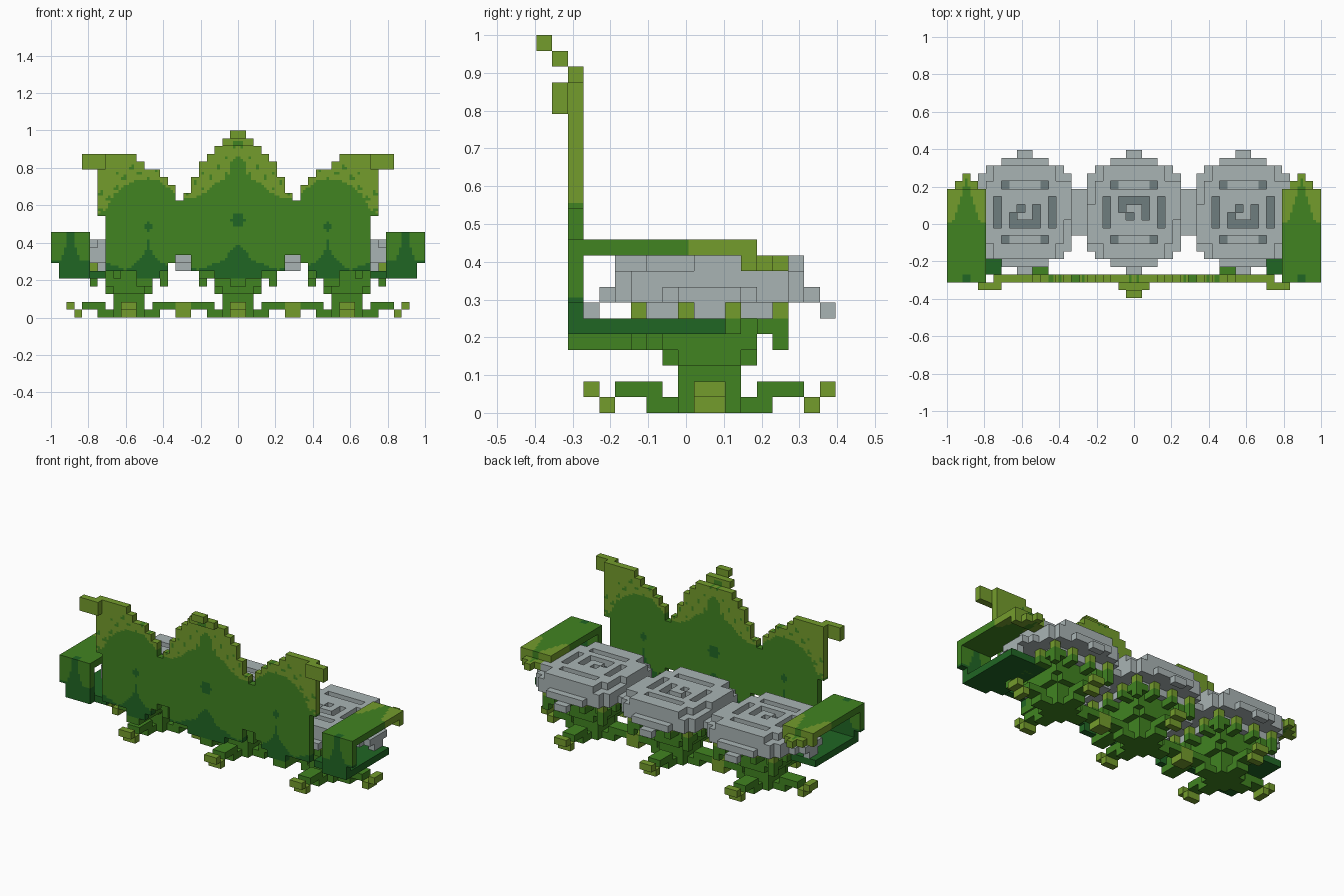
import bpy
import bmesh
import math
from mathutils import Vector

U = 1 / 24          # edge of one block
MID = 11            # row of the seat centres, counted from the front-most block

cube = bpy.data.objects.get("Cube")
if cube:
    bpy.data.objects.remove(cube)


def material(name, rgb):
    m = bpy.data.materials.new(name)
    m.use_nodes = True
    lin = [((c / 255 + 0.055) / 1.055) ** 2.4 for c in rgb] + [1]
    m.diffuse_color = lin
    m.node_tree.nodes["Principled BSDF"].inputs["Base Color"].default_value = lin
    return m


MATS = [material("light leaf green", (116, 156, 44)),
        material("leaf green", (65, 131, 33)),
        material("dark leaf green", (32, 102, 36)),
        material("pale stone grey", (169, 180, 180)),
        material("dark stone grey", (110, 125, 126))]
LIGHT, GREEN, DARK, STONE, SHADE = range(5)


def box(i0, i1, j0, j1, k0, k1):
    return {(i, j, k) for i in range(i0, i1) for j in range(j0, j1) for k in range(k0, k1)}


def mirror(cells):
    return {(-1 - i, j, k) for i, j, k in cells}


def quarter_turns(cells):
    """Repeat cells, given about the origin, in four directions."""
    out = set()
    for a, b, k in cells:
        out |= {(a, b, k), (-1 - a, b, k), (b, a, k), (b, -1 - a, k)}
    return out


def move(cells, i, j):
    return {(a + i, b + j, k) for a, b, k in cells}


def build(name, cells, rule, sub=1):
    """Skin the blocks with their exposed faces; rule(point, normal, cell) picks the colour."""
    bm = bmesh.new()
    cache = {}

    def vert(p):
        key = tuple(round(c * sub) for c in p)
        if key not in cache:
            cache[key] = bm.verts.new((p[0] * U, (p[1] - 9.5) * U, p[2] * U))
        return cache[key]

    for c in sorted(cells):
        mid = Vector(c) + Vector((0.5, 0.5, 0.5))
        for axis in range(3):
            for sign in (-1, 1):
                n = Vector((0, 0, 0))
                n[axis] = sign
                if tuple(int(c[q] + n[q]) for q in range(3)) in cells:
                    continue
                s, t = Vector((0, 0, 0)), Vector((0, 0, 0))
                s[(axis + 1) % 3] = 1
                t[(axis + 2) % 3] = sign
                for p in range(sub):
                    for q in range(sub):
                        pts = [mid + n / 2 + s * ((p + e) / sub - 0.5) + t * ((q + f) / sub - 0.5)
                               for e, f in ((0, 0), (1, 0), (1, 1), (0, 1))]
                        face = bm.faces.new([vert(v) for v in pts])
                        m = sum(pts, Vector()) / 4
                        face.material_index = rule(
                            Vector((m.x * U, (m.y - 9.5) * U, m.z * U)), n, c)
    mesh = bpy.data.meshes.new(name)
    bm.to_mesh(mesh)
    bm.free()
    for m in MATS:
        mesh.materials.append(m)
    obj = bpy.data.objects.new(name, mesh)
    bpy.context.collection.objects.link(obj)
    return obj


def lerp(points, x):
    for (x0, z0), (x1, z1) in zip(points, points[1:]):
        if x <= x1:
            return z0 + (z1 - z0) * (x - x0) / (x1 - x0)
    return points[-1][1]


# Backrest: one block deep, column by column from the middle outward
TOPS = [22, 22, 22, 21, 20, 18, 16, 15, 17, 18, 19, 19, 20] + [21] * 5
FEET = [5, 5, 5, 6, 6, 6, 8, 8, 7, 6, 5, 5, 5, 6, 6, 6, 6, 13]
half = set()
for n, (top, foot) in enumerate(zip(TOPS, FEET)):
    half |= box(n, n + 1, 2, 3, foot, top)
half |= box(0, 2, 1, 2, 22, 23) | box(0, 1, 0, 1, 23, 24) | box(18, 20, 1, 2, 19, 21)
half |= box(17, 18, 1, 2, 19, 21)

FRINGE = [(0, .87), (.035, .84), (.05, .75), (.12, .72), (.2, .65), (.28, .63), (.33, .66),
          (.42, .73), (.52, .74), (.6, .71), (.66, .66), (.7, .58), (.76, .55), (1, .5)]
SHADOW = [(0, .40), (.03, .37), (.07, .31), (.15, .28), (.22, .25), (.3, .32), (.35, .27),
          (.42, .3), (.46, .34), (.48, .42), (.5, .34), (.54, .3), (.6, .25), (.66, .28), (.75, .3)]


def back_colour(p, n, c):
    x, z = abs(p.x), p.z
    if c[1] < 2:
        return GREEN if x < 0.03 and 0.92 < z < 0.95 else LIGHT
    blob = (x / 0.037) ** 2 + ((z - 0.52) / 0.036) ** 2 < 1
    dot = math.hypot(x - 0.48, z - 0.485) < 0.022
    if blob or dot or z < lerp(SHADOW, x):
        return DARK
    edge = lerp(FRINGE, x)
    if z < edge:
        return GREEN
    spots = math.sin(x * 75) * math.sin(z * 70 + x * 20)
    return GREEN if z < edge + 0.11 and spots > 0.6 else LIGHT


build("backrest", half | mirror(half), back_colour, 3)


# Armrests: hollow, with a rear panel, a leaf-shaped top and a lower shelf
def arm_colour(p, n, c):
    x, z = abs(abs(p.x) - 0.896), p.z
    if c[2] == 5:
        return DARK
    if c[2] >= 9 and p.y > -0.27:
        tip = 0.0 + 0.24 * max(0, 1 - x / 0.075)
        return LIGHT if p.y > tip else GREEN
    return DARK if z < 0.3 or x < 0.022 + 0.03 * max(0, 0.4 - z) / 0.1 else GREEN


arm = box(19, 24, 2, 3, 7, 11) | box(19, 23, 2, 3, 5, 7)
arm |= box(19, 24, 3, 14, 10, 11) | box(19, 24, 13, 14, 9, 10)
arm |= box(20, 23, 14, 15, 9, 10) | box(21, 22, 15, 16, 9, 10)
arm |= box(17, 23, 3, 12, 5, 6)
build("left_armrest", arm, arm_colour, 3)
build("right_armrest", mirror(arm), arm_colour, 3)

# Seat cushion: stepped blossom with a carved spiral, about the origin
cushion = box(-6, 6, -6, 6, 7, 10)
corners = quarter_turns(box(5, 6, 5, 6, 7, 10) | box(4, 6, 4, 6, 9, 10))
corners |= mirror(corners)
cushion -= corners
cushion |= box(-4, 4, -4, 4, 6, 7)
cushion |= quarter_turns(box(6, 7, -3, 3, 7, 8) | box(7, 8, -1, 1, 6, 7))
cushion |= box(-8, 8, -2, 2, 7, 8)
bars = box(3, 4, -2, 2, 9, 10) | box(2, 3, 3, 4, 9, 10) | box(2, 3, -4, -3, 9, 10)
bars |= mirror(bars)
spiral = {(-2, 1, 9), (-1, 1, 9), (0, 1, 9), (1, 1, 9), (-2, 0, 9), (1, 0, 9), (1, -1, 9), (-1, -1, 9)}
plain_groove = box(-2, 2, 3, 4, 9, 10) | box(-2, 2, -4, -3, 9, 10)
plain_groove |= box(5, 6, -4, -1, 9, 10) | box(-6, -5, 1, 4, 9, 10)

# Calyx, stem and feet, about the origin
calyx = box(-3, 3, -3, 3, 3, 5) - {(a, b, 3) for a in (-3, 2) for b in (-3, 2)}
calyx |= box(-3, 3, -3, 3, 5, 6)
arms = box(3, 5, -2, -1, 5, 6) | box(3, 5, 1, 2, 5, 6)
tips = box(4, 5, -2, -1, 6, 7) | box(4, 5, 1, 2, 6, 7)
diagonal = {(3, 3, 5), (4, 3, 5), (4, 4, 5), (4, 4, 4)}
diagonal_tip = {(4, 4, 6)}
diagonal |= mirror(diagonal)
diagonal_tip |= mirror(diagonal_tip)
calyx |= quarter_turns(arms | tips | diagonal | diagonal_tip)
stem = box(-2, 2, -2, 2, 0, 4)
feet = quarter_turns(box(2, 4, -1, 1, 0, 1) | box(3, 6, -1, 1, 1, 2))
toes = quarter_turns(box(6, 7, -1, 1, 0, 1) | box(7, 8, -1, 1, 1, 2))


def plant_colour(p, n, c):
    return LIGHT if c[2] == 6 else GREEN


for label, i in (("right", -14), ("middle", 0), ("left", 14)):
    swirl = spiral if i == 0 else {(a, -1 - b, k) for a, b, k in spiral}
    dark = {(a + i, b + MID) for a, b, k in swirl | bars}

    def stone_colour(p, n, c, dark=dark):
        return SHADE if n.z > 0.5 and c[2] == 8 and (c[0], c[1]) in dark else STONE

    build(label + "_cushion", move(cushion - swirl - bars - plain_groove, i, MID), stone_colour)
    build(label + "_calyx", move(calyx - cushion, i, MID), plant_colour)
    build(label + "_stem_and_feet", move(stem - calyx | feet, i, MID), plant_colour)
    build(label + "_toes", move(toes, i, MID), lambda p, n, c: LIGHT)
    # Stalk joining the stem to the backrest
    at = -1 if i == 0 else (11 if i > 0 else -13)
    build(label + "_stalk", box(at, at + 2, 2, 8, 4, 5) | box(at, at + 2, 3, 5, 5, 6), plant_colour)
